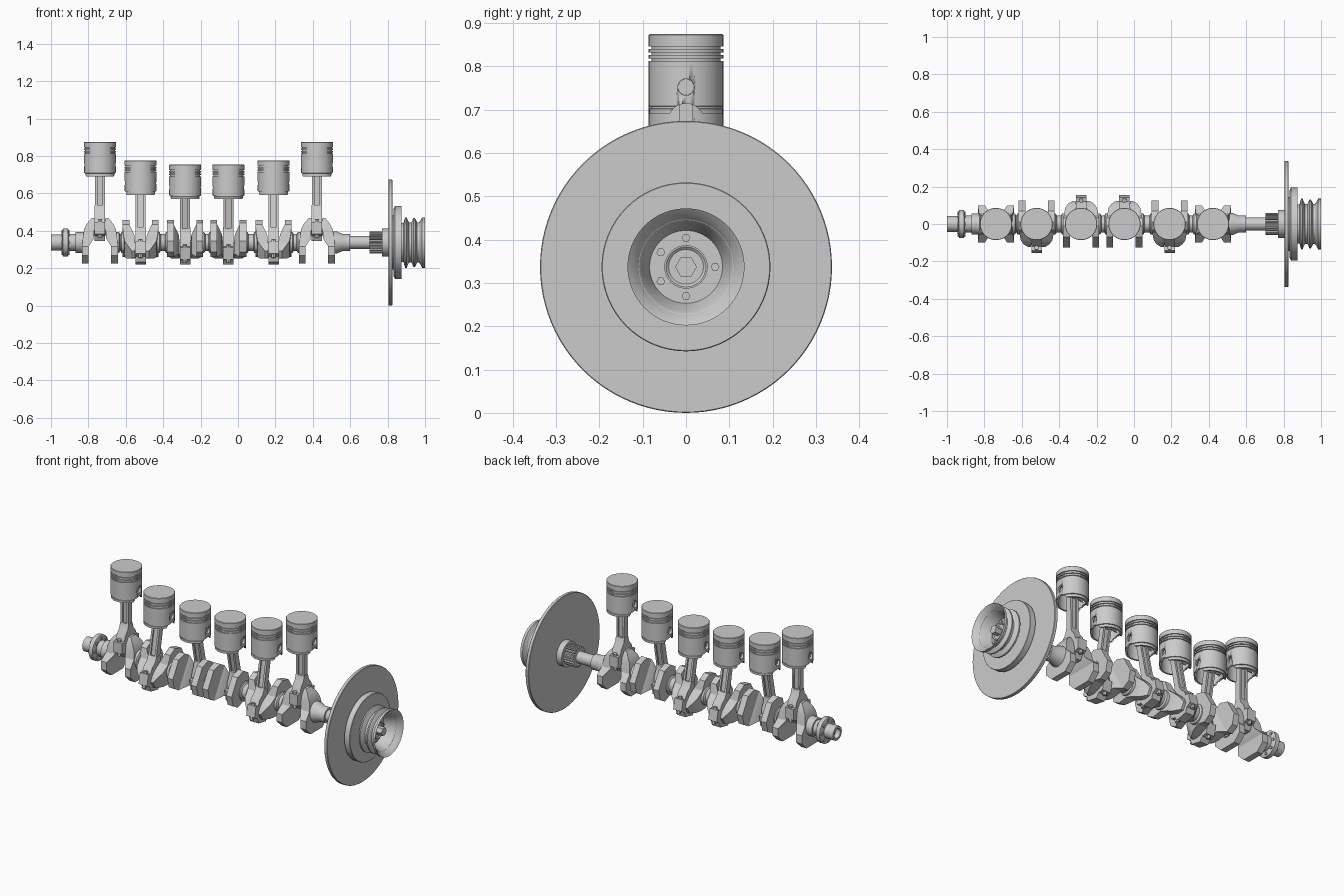
import bpy, bmesh, math
from mathutils import Matrix, Vector

cube = bpy.data.objects.get("Cube")
if cube:
    bpy.data.objects.remove(cube, do_unlink=True)

AXIS = 0.337      # height of the crank axis
THROW = 0.08      # crank pin offset
R = 0.086         # piston radius

steel = bpy.data.materials.new("steel_grey")
steel.use_nodes = True
grey = (0.6, 0.6, 0.6, 1)
steel.diffuse_color = grey
steel.node_tree.nodes["Principled BSDF"].inputs["Base Color"].default_value = grey


def finish(name, bm, matrix=Matrix(), smooth=True):
    bmesh.ops.recalc_face_normals(bm, faces=bm.faces)
    me = bpy.data.meshes.new(name)
    bm.to_mesh(me)
    bm.free()
    me.materials.append(steel)
    ob = bpy.data.objects.new(name, me)
    bpy.context.collection.objects.link(ob)
    ob.matrix_world = matrix
    if smooth:
        bpy.ops.object.select_all(action='DESELECT')
        ob.select_set(True)
        bpy.context.view_layer.objects.active = ob
        bpy.ops.object.shade_smooth_by_angle(angle=math.radians(30))
    return ob


def loft(bm, rings):
    """Skin a list of equal point rings and cap both ends."""
    loops = [[bm.verts.new(p) for p in ring] for ring in rings]
    n = len(loops[0])
    for a, b in zip(loops, loops[1:]):
        for i in range(n):
            j = (i + 1) % n
            bm.faces.new((a[i], a[j], b[j], b[i]))
    bm.faces.new(loops[0])
    bm.faces.new(loops[-1])


def circle(x, r, n):
    return [(x, r * math.cos(math.tau * i / n), r * math.sin(math.tau * i / n))
            for i in range(n)]


def lathe(name, profile, matrix, n=48):
    """Turn (x, radius) pairs about the local x axis."""
    bm = bmesh.new()
    loft(bm, [circle(x, r, n) for x, r in profile])
    return finish(name, bm, matrix)


def slab(name, outline, half, matrix):
    """Extrude a (y, z) outline along x to both sides."""
    bm = bmesh.new()
    loft(bm, [[(x, y, z) for y, z in outline] for x in (-half, half)])
    return finish(name, bm, matrix)


def cut(ob, cutter):
    mod = ob.modifiers.new("cut", 'BOOLEAN')
    mod.operation = 'DIFFERENCE'
    mod.solver = 'EXACT'
    mod.object = cutter
    cutter.hide_render = True
    cutter.hide_viewport = True
    cutter.display_type = 'WIRE'


def at(x, y=0, z=AXIS):
    return Matrix.Translation((x, y, z))


UP = Matrix.Rotation(-math.pi / 2, 4, 'Y')   # local x becomes world z

# Web sections: height, half width, inner x, outer x
WEB = [(0.13, 0.022, 0.03, 0.045), (0.10, 0.042, 0.03, 0.07),
       (0.07, 0.05, 0.03, 0.085), (0.02, 0.06, 0.034, 0.092),
       (-0.02, 0.10, 0.06, 0.097), (-0.07, 0.10, 0.06, 0.097),
       (-0.113, 0.055, 0.06, 0.097)]

# Rod outlines about the crank pin
YOKE = [(0.018, 0.12), (0.026, 0.09), (0.05, 0.06), (0.058, 0.03),
        (0.08, 0.03), (0.08, -0.035), (0.05, -0.045), (0.035, -0.073)]
YOKE += [(-y, z) for y, z in reversed(YOKE)]


def piston(i, x, top):
    # Hollow crown with three ring grooves and a skirt groove
    h = 0.184
    prof = [(0.115, 0.02), (0.115, R - 0.012), (0, R - 0.012), (0, R - 0.002),
            (0.012, R - 0.002), (0.013, R - 0.005), (0.017, R - 0.005), (0.018, R)]
    for g in (0.122, 0.136, 0.15):
        prof += [(g, R), (g, R - 0.006), (g + 0.006, R - 0.006), (g + 0.006, R)]
    prof += [(h - 0.002, R), (h, R - 0.002)]
    body = lathe(f"piston_{i}", prof, at(x, 0, top - h) @ UP, 64)
    for label, r, z in (("pin_hole", 0.019, top - 0.122),
                        ("skirt_arch", 0.042, top - h - 0.018)):
        cut(body, lathe(f"{label}_cutter_{i}", [(-0.2, r), (0.2, r)], at(x, 0, z), 32))
    lathe(f"wrist_pin_{i}", [(-0.07, 0.0185), (0.07, 0.0185)], at(x, 0, top - 0.122), 24)


def rod(i, x, pin, wrist):
    d = wrist - pin
    length = d.length
    m = at(x, pin.y, pin.z) @ Matrix.Rotation(math.atan2(-d.y, d.z), 4, 'X')
    slab(f"rod_big_end_{i}", YOKE, 0.028, m)
    # I-beam shank
    for s in (-1, 1):
        slab(f"rod_flange_{i}", [(-0.018, 0.1), (0.018, 0.1), (0.016, length), (-0.016, length)],
             0.006, m @ at(s * 0.02, 0, 0))
    slab(f"rod_web_{i}", [(-0.008, 0.1), (0.008, 0.1), (0.008, length), (-0.008, length)],
         0.02, m)
    lathe(f"rod_small_end_{i}", [(-0.026, 0.03), (0.026, 0.03)], m @ at(0, 0, length), 24)
    # Cap bolts
    for s in (-1, 1):
        lathe(f"rod_bolt_{i}", [(-0.055, 0.012), (0.042, 0.012)],
              m @ at(0, s * 0.066, 0) @ UP, 6)


def throw(i, x, angle):
    m = at(x) @ Matrix.Rotation(angle, 4, 'X')
    lathe(f"crank_pin_{i}", [(-0.05, 0.042), (0.05, 0.042)], m @ at(0, 0, THROW), 32)
    for s in (-1, 1):
        bm = bmesh.new()
        loft(bm, [[(s * a, -w, z), (s * a, w, z), (s * b, w, z), (s * b, -w, z)]
                  for z, w, a, b in WEB])
        finish(f"crank_web_{i}", bm, m)
        # Raised collar where the web meets the main journal
        lathe(f"web_collar_{i}", [(s * 0.08, 0.058), (s * 0.102, 0.055), (s * 0.108, 0.045)],
              at(x), 32)


# Six throws, paired from the middle outward
XS = [-0.738, -0.521, -0.283, -0.051, 0.19, 0.422]
TOPS = [0.874, 0.776, 0.753]
TURN = [0, math.radians(120), math.radians(-120)]
for i, x in enumerate(XS):
    k = min(i, 5 - i)
    pin = Vector((x, -THROW * math.sin(TURN[k]), AXIS + THROW * math.cos(TURN[k])))
    throw(i + 1, x, TURN[k])
    rod(i + 1, x, pin, Vector((x, 0, TOPS[k] - 0.122)))
    piston(i + 1, x, TOPS[k])

# Main journals between the throws
for a, b in zip(XS, XS[1:]):
    lathe("main_journal", [(a + 0.07, 0.045), (b - 0.07, 0.045)], at(0), 32)

# Rear flange with a hollow end
lathe("rear_flange", [(-0.97, 0.005), (-0.97, 0.028), (-1, 0.028), (-1, 0.042), (-0.94, 0.042),
                      (-0.94, 0.062), (-0.935, 0.075), (-0.91, 0.075), (-0.905, 0.062),
                      (-0.905, 0.045), (-0.87, 0.045), (-0.87, 0.055), (-0.80, 0.055)], at(0))
for k in range(8):
    a = math.tau * k / 8
    lathe("flange_bolt", [(-0.944, 0.008), (-0.9, 0.008)],
          at(0, 0.06 * math.cos(a), AXIS + 0.06 * math.sin(a)), 12)

# Front shaft
lathe("front_shaft", [(0.49, 0.06), (0.53, 0.058), (0.56, 0.045), (0.60, 0.045), (0.60, 0.034),
                      (0.77, 0.034), (0.77, 0.074), (0.81, 0.074)], at(0))

# Splined gear
teeth = []
for k in range(22):
    for off, r in ((0, 0.051), (0.4, 0.051), (0.5, 0.06), (0.9, 0.06)):
        a = math.tau * (k + off) / 22
        teeth.append((r * math.cos(a), r * math.sin(a)))
slab("timing_gear", teeth, 0.034, at(0.738))

# Large disc and its stepped hub
lathe("flywheel_disc", [(0.805, 0.335), (0.807, 0.337), (0.823, 0.337), (0.825, 0.335)], at(0), 96)
lathe("damper_ring", [(0.825, 0.145), (0.832, 0.145), (0.832, 0.18), (0.84, 0.195),
                      (0.873, 0.195), (0.875, 0.193)], at(0), 64)

# Grooved pulley with a dished front
lathe("pulley", [(0.87, 0.105), (0.885, 0.105), (0.893, 0.135), (0.901, 0.135),
                 (0.914, 0.108), (0.928, 0.108), (0.938, 0.13), (0.946, 0.13),
                 (0.958, 0.108), (0.97, 0.108), (0.985, 0.135), (1, 0.135),
                 (0.985, 0.118), (0.955, 0.1), (0.905, 0.084), (0.905, 0.05),
                 (0.93, 0.05), (0.93, 0.046), (0.925, 0.04), (0.925, 0.01)], at(0), 64)
lathe("centre_bolt", [(0.92, 0.025), (0.965, 0.025)], at(0), 6)
for deg in (0, 90, 150, 210, 270):
    a = math.radians(deg)
    lathe("pulley_bolt", [(0.9, 0.01), (0.914, 0.01)],
          at(0, 0.067 * math.cos(a), AXIS + 0.067 * math.sin(a)), 6)
